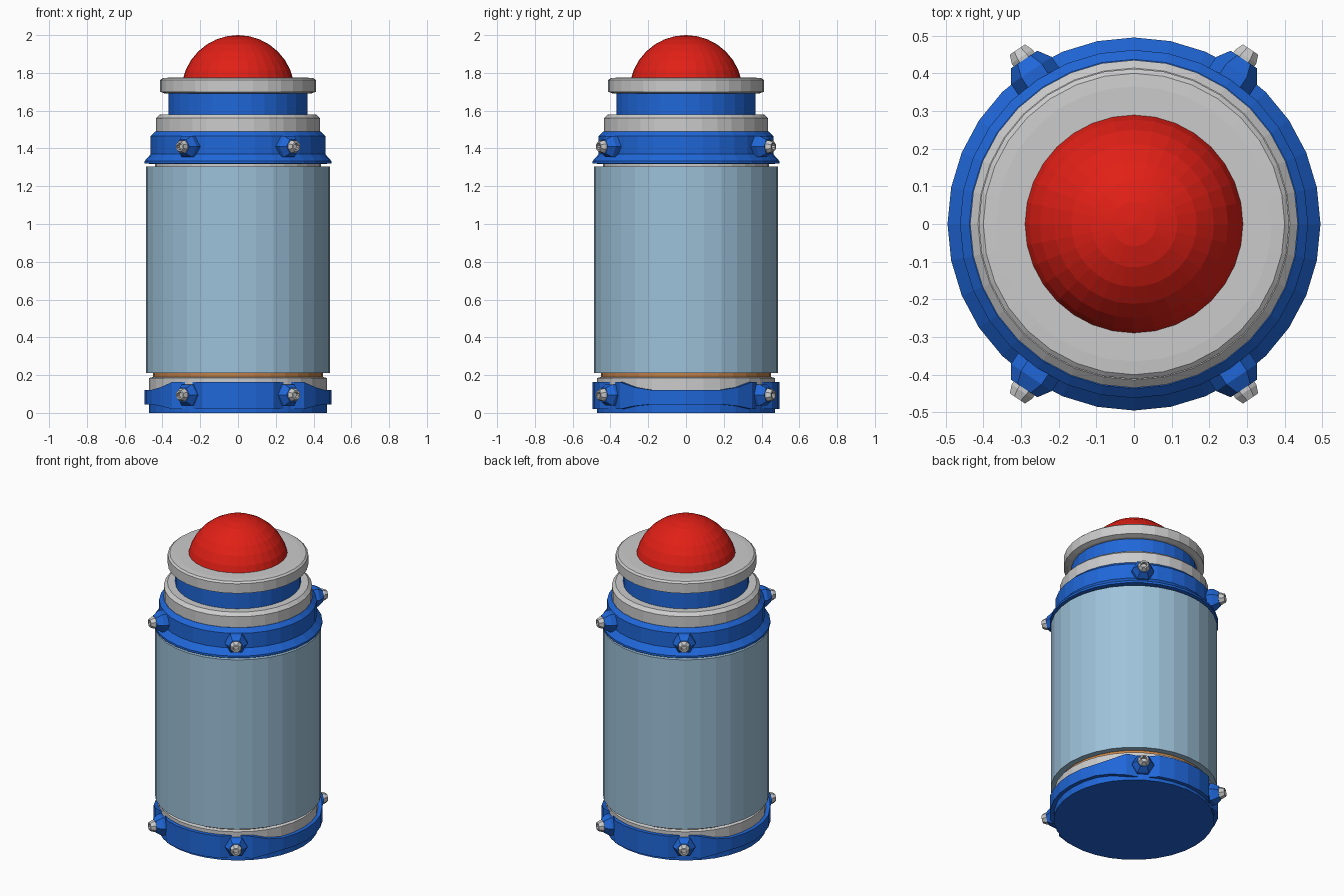
import bpy, bmesh
from math import sin, cos, pi, radians
from mathutils import Matrix

if "Cube" in bpy.data.objects:
    bpy.data.objects.remove(bpy.data.objects["Cube"])

SIDES = 32
COLORS = {
    "blue": (0.014, 0.135, 0.69, 1),
    "pale_blue": (0.34, 0.54, 0.70, 1),
    "red": (0.75, 0.014, 0.008, 1),
    "orange": (0.55, 0.22, 0.06, 1),
}
MATS = {}
for key, col in COLORS.items():
    MATS[key] = bpy.data.materials.new(key)
    MATS[key].diffuse_color = col


def finish(name, bm, color=None, matrix=None):
    bmesh.ops.recalc_face_normals(bm, faces=bm.faces[:])
    mesh = bpy.data.meshes.new(name)
    bm.to_mesh(mesh)
    bm.free()
    if color:
        mesh.materials.append(MATS[color])
    obj = bpy.data.objects.new(name, mesh)
    bpy.context.collection.objects.link(obj)
    if matrix:
        obj.matrix_world = matrix
    return obj


def bridge(bm, a, b):
    n = len(a)
    for i in range(n):
        j = (i + 1) % n
        bm.faces.new((a[i], a[j], b[j], b[i]))


def lathe(name, profile, color=None, sides=SIDES, phase=0.0, matrix=None):
    """Turn an (r, z) profile around z and cap both ends."""
    bm = bmesh.new()
    rings = []
    for r, z in profile:
        rings.append([bm.verts.new((r * cos(phase + 2 * pi * i / sides),
                                    r * sin(phase + 2 * pi * i / sides), z))
                      for i in range(sides)])
    for a, b in zip(rings, rings[1:]):
        bridge(bm, a, b)
    bm.faces.new(rings[0])
    bm.faces.new(rings[-1])
    return finish(name, bm, color, matrix)


# Foot: base disc, grey collar, orange seal
lathe("base_disc", [(0.47, 0.0), (0.47, 0.12)], "blue")
lathe("base_collar", [(0.47, 0.12), (0.47, 0.185), (0.45, 0.19)])
lathe("seal_ring", [(0.45, 0.185), (0.45, 0.215)], "orange")

# Main drum and the narrow joint above it
lathe("drum", [(0.45, 0.21), (0.488, 0.21), (0.488, 1.305), (0.44, 1.305)], "pale_blue")
lathe("drum_joint", [(0.44, 1.30), (0.44, 1.325)])

# Shoulder, neck and cap
lathe("shoulder", [(0.45, 1.318), (0.495, 1.32), (0.495, 1.333), (0.462, 1.37),
                   (0.462, 1.465), (0.437, 1.49)], "blue")
lathe("shoulder_ring", [(0.435, 1.485), (0.435, 1.56), (0.414, 1.58)])
lathe("neck", [(0.368, 1.575), (0.368, 1.695)], "blue")
lathe("cap_plate", [(0.385, 1.69), (0.412, 1.70), (0.412, 1.762),
                    (0.40, 1.772), (0.365, 1.775)])

# Dome: upper part of a sphere
R, ZC = 0.30, 1.70
dome = [(R * cos(radians(a)), ZC + R * sin(radians(a)))
        for a in [11.25 * k for k in range(1, 8)] + [89.9]]
lathe("dome", dome, "red")

# Foot band: tall at front and back, low at the sides, notched behind each bolt
bm = bmesh.new()
outer_lo, outer_hi, inner_lo, inner_hi = [], [], [], []
for i in range(SIDES):
    a = 2 * pi * i / SIDES
    k = i % 16
    k = min(k, 16 - k)          # steps away from the x axis, 0 to 8
    t = min(max((k - 2.5) / 1.5, 0), 1)
    lo, hi = 0.045 - 0.025 * t, 0.122 + 0.041 * t
    r = 0.462 if k == 5 else 0.494
    for ring, rad, z in ((outer_lo, r, lo), (outer_hi, r, hi),
                         (inner_lo, 0.45, lo), (inner_hi, 0.45, hi)):
        ring.append(bm.verts.new((rad * cos(a), rad * sin(a), z)))
for a, b in ((outer_lo, outer_hi), (outer_hi, inner_hi),
             (inner_hi, inner_lo), (inner_lo, outer_lo)):
    bridge(bm, a, b)
finish("foot_band", bm, "blue")

# Bolts: blue six-sided boss with a hollow grey tip, four per level
for level, z in (("lower", 0.095), ("upper", 1.41)):
    for n, ang in enumerate((56.25, 123.75, 236.25, 303.75)):
        m = (Matrix.Translation((0, 0, z)) @ Matrix.Rotation(radians(ang), 4, 'Z')
             @ Matrix.Rotation(pi / 2, 4, 'Y'))
        lathe(f"{level}_bolt_boss_{n}", [(0.05, 0.42), (0.065, 0.45), (0.065, 0.49),
                                         (0.042, 0.525)], "blue", 6, pi / 6, m)
        lathe(f"{level}_bolt_tip_{n}", [(0.036, 0.515), (0.036, 0.535), (0.026, 0.557),
                                        (0.017, 0.557), (0.015, 0.535)],
              None, 8, pi / 8, m)

for m in bpy.data.materials:
    if m.users and not m.is_grease_pencil:
        m.use_nodes = True
        m.node_tree.nodes["Principled BSDF"].inputs["Base Color"].default_value = m.diffuse_color
